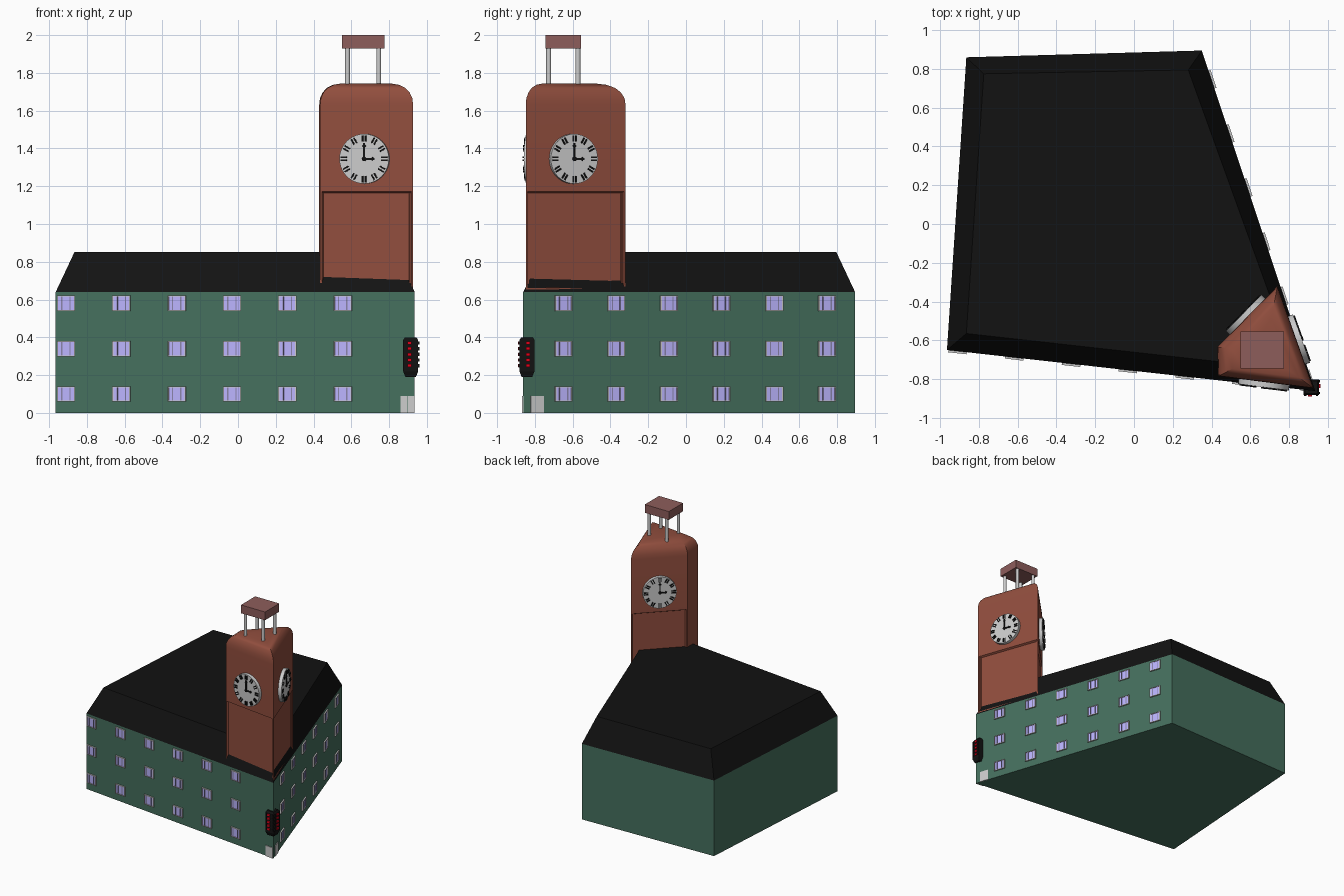
import bpy, bmesh, math
from mathutils import Matrix, Vector

if "Cube" in bpy.data.objects:
    bpy.data.objects.remove(bpy.data.objects["Cube"])


def material(name, rgb):
    m = bpy.data.materials.new(name)
    m.diffuse_color = (*rgb, 1)
    m.use_nodes = True
    m.node_tree.nodes["Principled BSDF"].inputs["Base Color"].default_value = m.diffuse_color
    return m


GREEN = material("green_wall", (0.06, 0.16, 0.11))
BLACK = material("black", (0.006, 0.006, 0.006))
BRICK = material("brick", (0.28, 0.075, 0.047))
CAP = material("cap_brown", (0.27, 0.11, 0.105))
GLASS = material("lavender_glass", (0.5, 0.46, 1.0))
RED = material("red", (0.8, 0.0, 0.01))


def finish(bm, name, mat=None, smooth=False):
    bmesh.ops.recalc_face_normals(bm, faces=bm.faces)
    me = bpy.data.meshes.new(name)
    bm.to_mesh(me)
    bm.free()
    ob = bpy.data.objects.new(name, me)
    bpy.context.collection.objects.link(ob)
    if mat:
        me.materials.append(mat)
    if smooth:
        bpy.context.view_layer.objects.active = ob
        ob.select_set(True)
        bpy.ops.object.shade_smooth_by_angle(angle=math.radians(35))
        ob.select_set(False)
    return ob


def loft(layers):
    # Stack of matching outlines joined into a closed solid
    bm = bmesh.new()
    rings = [[bm.verts.new((x, y, z)) for x, y in pts] for pts, z in layers]
    n = len(rings[0])
    sides = [[bm.faces.new((a[i], a[(i + 1) % n], b[(i + 1) % n], b[i])) for i in range(n)]
             for a, b in zip(rings, rings[1:])]
    bm.faces.new(rings[0][::-1])
    bm.faces.new(rings[-1])
    return bm, sides


def box(bm, frame, centre, size):
    bmesh.ops.create_cube(bm, size=1, matrix=frame @ Matrix.Translation(centre) @ Matrix.Diagonal((*size, 1)))


def cylinder(bm, frame, r, depth, sides):
    bmesh.ops.create_cone(bm, cap_ends=True, segments=sides, radius1=r, radius2=r, depth=depth, matrix=frame)


def wall_frame(p, q, t, z):
    # Local x along the wall, local y up, local z outwards
    p, q = Vector((*p, 0)), Vector((*q, 0))
    along = (q - p).normalized()
    up = Vector((0, 0, 1))
    m = Matrix((along, up, along.cross(up))).transposed().to_4x4()
    m.translation = p.lerp(q, t) + up * z
    return m


# Main block and hipped roof
A, B, C, D = (-0.965, -0.65), (0.935, -0.862), (0.35, 0.895), (-0.865, 0.86)
finish(loft([([A, B, C, D], 0), ([A, B, C, D], 0.64)])[0], "building_walls", GREEN)
roof_top = [(-0.865, -0.565), (0.84, -0.755), (0.28, 0.795), (-0.775, 0.775)]
finish(loft([([A, B, C, D], 0.64), (roof_top, 0.853)])[0], "roof", BLACK)

# Windows on the two street sides
panes, frames, bars = bmesh.new(), bmesh.new(), bmesh.new()
I = Matrix.Identity(4)
for p, q, axis, start, step in ((A, B, 0, -0.91, 0.293), (B, C, 1, -0.65, 0.279)):
    for col in range(6):
        t = (start + step * col - p[axis]) / (q[axis] - p[axis])
        for z in (0.1, 0.34, 0.58):
            f = wall_frame(p, q, t, z)
            box(panes, f, (0, 0, 0.002), (0.088, 0.074, 0.008))
            for s in (-1, 1):
                box(frames, f, (s * 0.045, 0, 0.004), (0.006, 0.082, 0.014))
                box(frames, f, (0, s * 0.038, 0.004), (0.09, 0.006, 0.014))
                box(bars, f, (s * 0.022, 0, 0.004), (0.006, 0.072, 0.012))
finish(panes, "window_panes", GLASS)
finish(frames, "window_frames")
finish(bars, "window_bars", material("bar_grey", (0.25, 0.23, 0.4)))

# Tower shaft with recessed lower panels and a domed top
T = [(0.435, -0.785), (0.927, -0.848), (0.74, -0.32), (0.43, -0.635)]
centre = Vector((0.675, -0.66))


def scaled(s):
    return [tuple(centre.lerp(Vector(p), s)) for p in T]


bm, sides = loft([(T, 0.652), (T, 1.18), (T, 1.63)] + [
    (scaled(s), z) for s, z in ((0.985, 1.665), (0.93, 1.695), (0.84, 1.72), (0.7, 1.737), (0.5, 1.745))])
bmesh.ops.recalc_face_normals(bm, faces=bm.faces)
panels = sides[0][:3]
bmesh.ops.inset_individual(bm, faces=panels, thickness=0.012, depth=0)
bmesh.ops.inset_individual(bm, faces=panels, thickness=0.012, depth=-0.015)
finish(bm, "clock_tower", BRICK, True)

# Clocks on three tower sides
dials, marks = bmesh.new(), bmesh.new()
for p, q, t in ((T[0], T[1], 0.48), (T[1], T[2], 0.47), (T[2], T[3], 0.5)):
    f = wall_frame(p, q, t, 1.345)
    cylinder(dials, f @ Matrix.Translation((0, 0, 0.01)), 0.132, 0.034, 40)
    for h in range(12):
        r = f @ Matrix.Rotation(-h * math.tau / 12, 4, 'Z')
        for s in (-1, 1):
            box(marks, r, (s * 0.008, 0.108, 0.03), (0.008, 0.032, 0.008))
    for angle, length in ((0, 0.085), (-math.pi / 2, 0.055)):
        r = f @ Matrix.Rotation(angle, 4, 'Z')
        box(marks, r, (0, length / 2, 0.03), (0.01, length, 0.008))
        box(marks, r @ Matrix.Translation((0, length * 0.8, 0)) @ Matrix.Rotation(math.pi / 4, 4, 'Z'),
            (0, 0, 0.03), (0.015, 0.015, 0.008))
    cylinder(marks, f @ Matrix.Translation((0, 0, 0.03)), 0.012, 0.01, 16)
finish(dials, "clock_dials", None, True)
finish(marks, "clock_marks_and_hands", BLACK)

# Belfry posts and cap
bm = bmesh.new()
for x in (0.58, 0.745):
    for y in (-0.727, -0.572):
        cylinder(bm, Matrix.Translation((x, y, 1.815)), 0.013, 0.24, 16)
finish(bm, "belfry_posts", None, True)
bm = bmesh.new()
box(bm, I, (0.6625, -0.65, 1.965), (0.225, 0.19, 0.07))
finish(bm, "belfry_cap", CAP)

# Corner sign with tapered ends and red lights on both street faces
def square(r):
    return [(0.914 + sx * r, -0.842 + sy * r) for sx, sy in ((-1, -1), (1, -1), (1, 1), (-1, 1))]


finish(loft([(square(0.028), 0.19), (square(0.04), 0.22), (square(0.04), 0.385), (square(0.032), 0.398)])[0],
       "corner_sign", BLACK)
lights, studs = bmesh.new(), bmesh.new()
for i in range(5):
    z = 0.25 + i * 0.03
    box(lights, I, (0.908, -0.884, z), (0.022, 0.012, 0.016))
    box(lights, I, (0.956, -0.836, z), (0.012, 0.022, 0.016))
    for s in (-1, 1):
        box(studs, I, (0.914 + s * 0.03, -0.883, z), (0.012, 0.01, 0.018))
        box(studs, I, (0.955, -0.842 + s * 0.03, z), (0.01, 0.012, 0.018))
finish(lights, "sign_lights", RED)
finish(studs, "sign_studs", BLACK)

# Pale doors at the corner foot
bm = bmesh.new()
for p, q, axis, mid, w in ((A, B, 0, 0.897, 0.076), (B, C, 1, -0.788, 0.076)):
    f = wall_frame(p, q, (mid - p[axis]) / (q[axis] - p[axis]), 0.045)
    for s in (-1, 1):
        box(bm, f, (s * w / 4, 0, 0.001), (w / 2 - 0.002, 0.09, 0.01))
finish(bm, "corner_doors")
